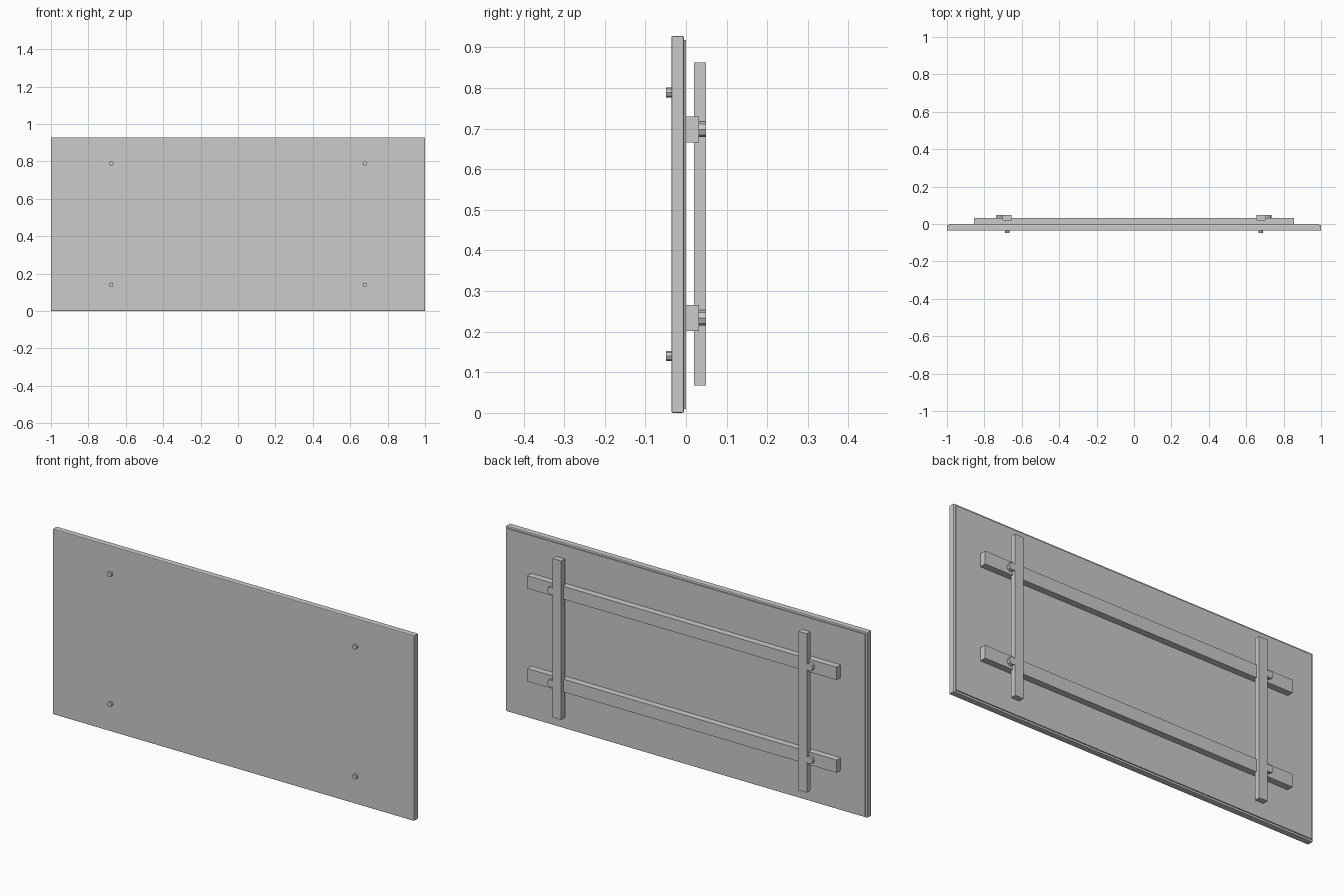
import bpy
import math

cube = bpy.data.objects.get("Cube")
if cube:
    bpy.data.objects.remove(cube, do_unlink=True)

# Single flat colour
grey = bpy.data.materials.new("light_grey")
grey.use_nodes = True
COLOUR = (0.6, 0.6, 0.6, 1)
grey.diffuse_color = COLOUR
grey.node_tree.nodes["Principled BSDF"].inputs["Base Color"].default_value = COLOUR


def box(name, x, y, z, bevel=0):
    """Box from (min, max) ranges, with optional softened edges."""
    bpy.ops.mesh.primitive_cube_add(size=1, location=[sum(r) / 2 for r in (x, y, z)])
    ob = bpy.context.object
    ob.name = name
    ob.scale = [r[1] - r[0] for r in (x, y, z)]
    bpy.ops.object.transform_apply(location=False, rotation=False, scale=True)
    ob.data.materials.append(grey)
    if bevel:
        mod = ob.modifiers.new("soft_edges", "BEVEL")
        mod.width = bevel
        mod.segments = 2
    return ob


def stud(name, x, z, radius, y):
    """Eight-sided stud lying along y, with a corner at the top."""
    bpy.ops.mesh.primitive_cylinder_add(
        vertices=8, radius=radius, depth=y[1] - y[0],
        location=(x, sum(y) / 2, z), rotation=(math.pi / 2, 0, 0))
    ob = bpy.context.object
    ob.name = name
    ob.data.materials.append(grey)


# Board and its slightly smaller backing sheet
box("board", (-1, 1), (-0.036, -0.005), (0, 0.928), bevel=0.004)
box("backing_sheet", (-0.99, 0.99), (-0.006, 0), (0.01, 0.918))

# Horizontal rails
for level, z in (("lower", 0.234), ("upper", 0.698)):
    box(level + "_rail", (-0.856, 0.856), (-0.002, 0.032), (z - 0.032, z + 0.032))

# Upright bars, rail bolts and front studs on both sides
for side, s in (("left", 1), ("right", -1)):
    box(side + "_upright", sorted((s * 0.656, s * 0.703)), (0.02, 0.049), (0.068, 0.863))
    for level, z_bolt, z_stud in (("lower", 0.234, 0.14), ("upper", 0.698, 0.789)):
        stud(f"{level}_{side}_bolt", s * 0.716, z_bolt, 0.019, (0.03, 0.049))
        stud(f"{level}_{side}_front_stud", s * 0.678, z_stud, 0.012, (-0.049, -0.034))
